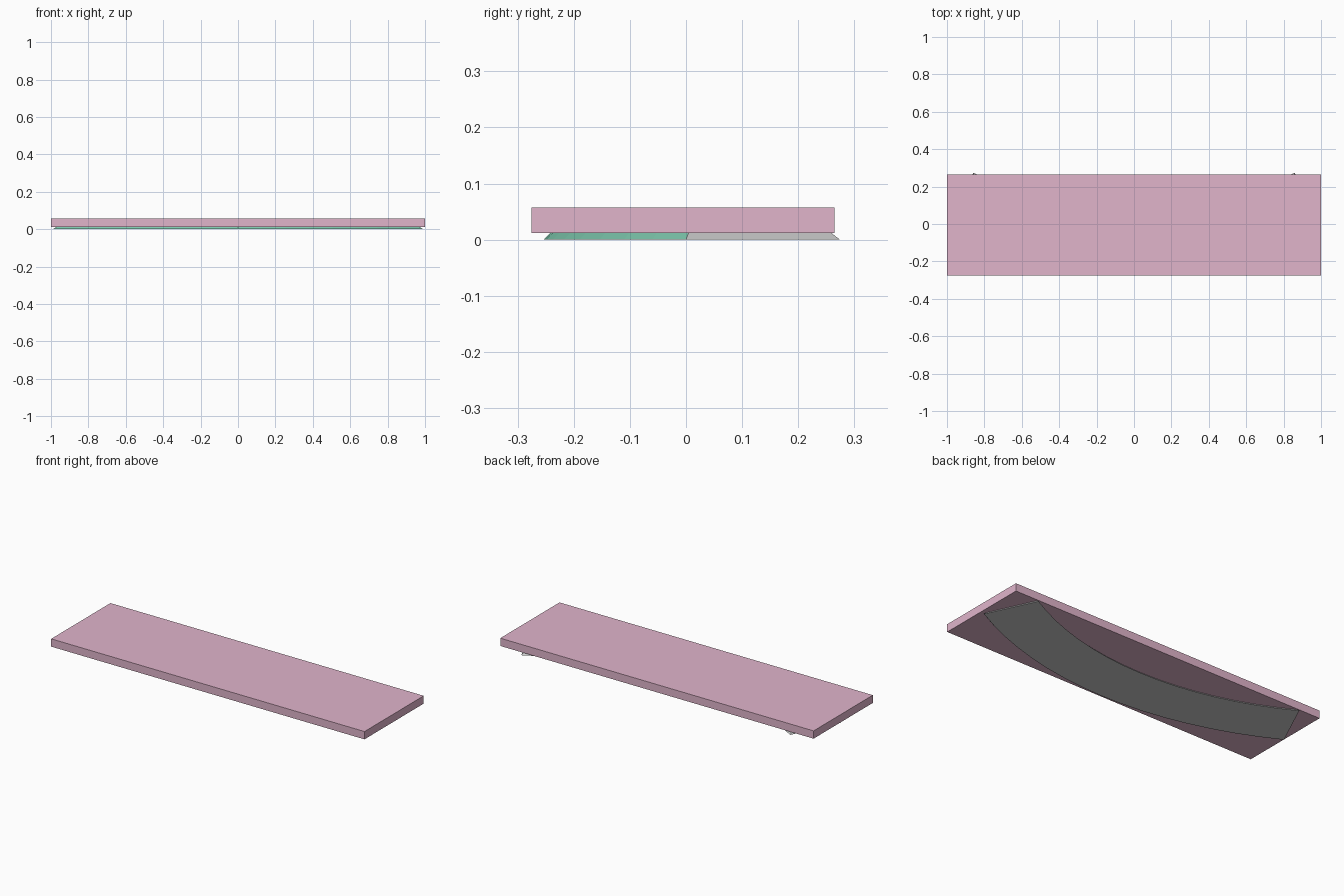
import bpy, math

if "Cube" in bpy.data.objects:
    bpy.data.objects.remove(bpy.data.objects["Cube"])

CY = 1.805              # centre of the band's arc
R_OUT, R_IN = 2.058, 1.755
A_OUT, A_IN = math.radians(28.7), math.radians(29.3)
Z_TOP, TAPER = 0.012, 0.012
N = 16


def paint(ob, name, rgb):
    mat = bpy.data.materials.new(name)
    mat.diffuse_color = (*rgb, 1)
    mat.use_nodes = True
    mat.node_tree.nodes["Principled BSDF"].inputs["Base Color"].default_value = mat.diffuse_color
    ob.data.materials.append(mat)


def mesh_object(name, verts, faces):
    me = bpy.data.meshes.new(name)
    me.from_pydata(verts, [], faces)
    ob = bpy.data.objects.new(name, me)
    bpy.context.collection.objects.link(ob)
    return ob


def arc(r, half, z):
    pts = []
    for i in range(N + 1):
        a = -half + 2 * half * i / N
        pts.append((r * math.sin(a), CY - r * math.cos(a), z))
    return pts


# pink plank
bpy.ops.mesh.primitive_cube_add(size=1, location=(0, -0.005, 0.0345))
plank = bpy.context.object
plank.name = "plank"
plank.scale = (2, 0.54, 0.045)
paint(plank, "pink", (0.75, 0.46, 0.60))

# curved band underneath, sides sloping in towards the plank
t = TAPER / R_OUT
rings = [arc(R_OUT, A_OUT, 0), arc(R_IN, A_IN, 0),
         arc(R_IN + TAPER, A_IN - t, Z_TOP), arc(R_OUT - TAPER, A_OUT - t, Z_TOP)]
verts = [p for ring in rings for p in ring]
M = N + 1
faces = [(k * M + i, ((k + 1) % 4) * M + i, ((k + 1) % 4) * M + i + 1, k * M + i + 1)
         for k in range(4) for i in range(N)]
faces += [(3 * M, 2 * M, M, 0), (N, M + N, 2 * M + N, 3 * M + N)]
mesh_object("curved_band", verts, faces)

# green trim lying on the band's front slope
e = 0.0006
front = arc(R_OUT + e, A_OUT, e) + arc(R_OUT - TAPER + e, A_OUT - t, Z_TOP)
trim = mesh_object("front_trim", front,
                   [(i, i + 1, M + i + 1, M + i) for i in range(N)])
paint(trim, "green", (0.22, 0.62, 0.45))
